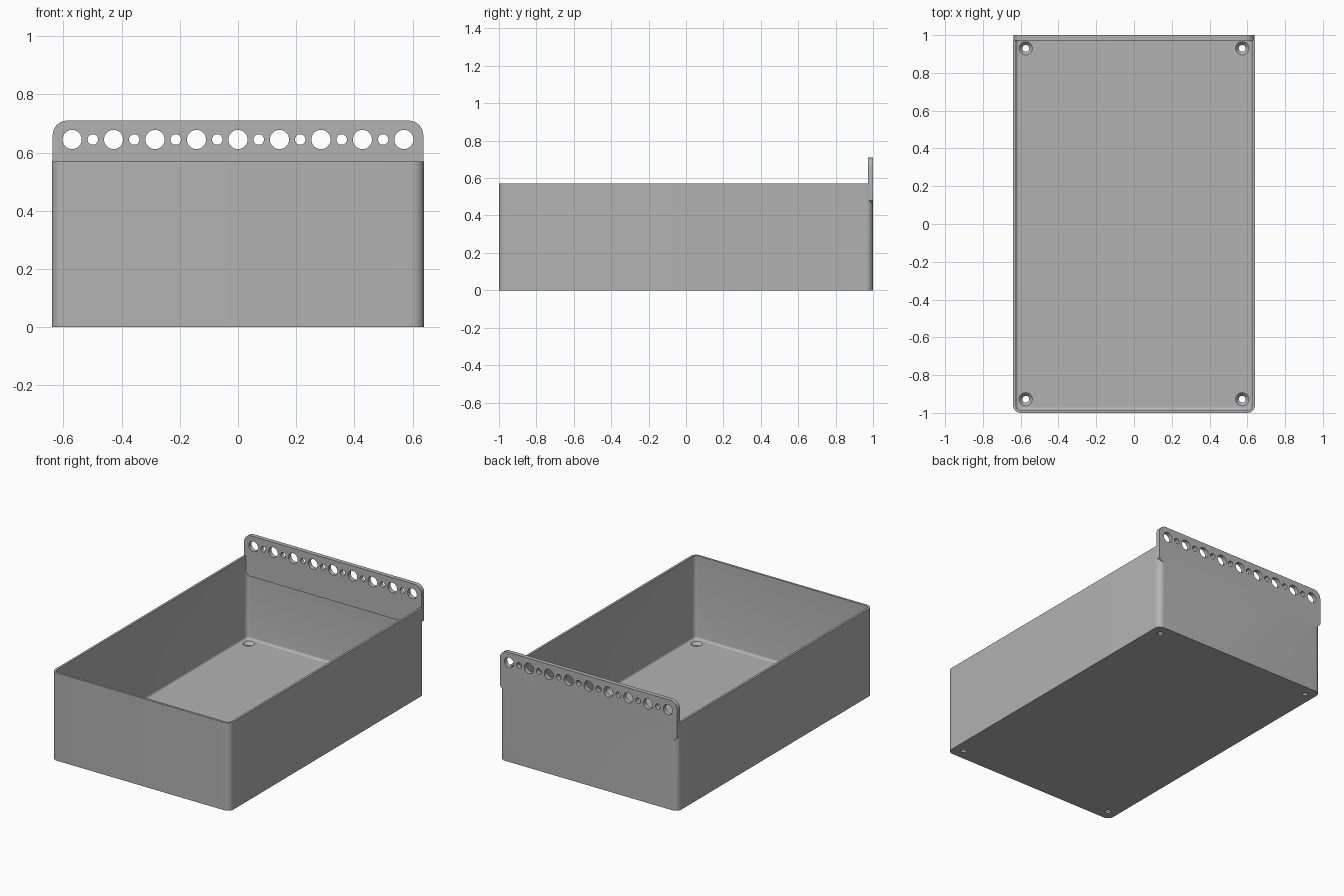
import bpy, bmesh, math
from mathutils import Matrix, Vector

if "Cube" in bpy.data.objects:
    bpy.data.objects.remove(bpy.data.objects["Cube"])

grey = bpy.data.materials.new("plain grey")
grey.use_nodes = True
COLOR = (0.45, 0.45, 0.45, 1)
grey.diffuse_color = COLOR
grey.node_tree.nodes["Principled BSDF"].inputs["Base Color"].default_value = COLOR

HALF_W, HALF_L, HEIGHT = 0.64, 1.0, 0.57
WALL, FLOOR, RADIUS = 0.014, 0.03, 0.04
BACK = Matrix.Rotation(math.pi / 2, 4, "X")  # turns a flat outline upright


def arc(cx, cy, r, start, steps=8):
    """Quarter circle, counter-clockwise from a start angle in degrees."""
    angles = [math.radians(start + 90 * i / steps) for i in range(steps + 1)]
    return [(cx + r * math.cos(a), cy + r * math.sin(a)) for a in angles]


def rounded_rect(hx, hy, r):
    x, y = hx - r, hy - r
    return (arc(x, y, r, 0) + arc(-x, y, r, 90)
            + arc(-x, -y, r, 180) + arc(x, -y, r, 270))


def finish(name, bm):
    bmesh.ops.recalc_face_normals(bm, faces=bm.faces)
    mesh = bpy.data.meshes.new(name)
    bm.to_mesh(mesh)
    bm.free()
    mesh.materials.append(grey)
    obj = bpy.data.objects.new(name, mesh)
    bpy.context.collection.objects.link(obj)
    return obj


def prism(name, outline, low, high, turn=None, bottom_bevel=0):
    bm = bmesh.new()
    base = bm.faces.new([bm.verts.new((x, y, low)) for x, y in outline])
    rim = list(base.edges)
    new = bmesh.ops.extrude_face_region(bm, geom=[base], use_keep_orig=True)["geom"]
    for v in new:
        if isinstance(v, bmesh.types.BMVert):
            v.co.z = high
    if bottom_bevel:
        bmesh.ops.bevel(bm, geom=rim, offset=bottom_bevel, segments=4,
                        profile=0.5, affect="EDGES")
    if turn:
        bm.transform(turn)
    return finish(name, bm)


def cones(name, items):
    """Several round plugs in one mesh: (centre, r1, r2, depth, turn)."""
    bm = bmesh.new()
    for centre, r1, r2, depth, turn in items:
        bmesh.ops.create_cone(bm, cap_ends=True, segments=32, radius1=r1, radius2=r2,
                              depth=depth, matrix=Matrix.Translation(Vector(centre)) @ turn)
    return finish(name, bm)


def combine(target, tool, operation):
    mod = target.modifiers.new(operation.lower(), "BOOLEAN")
    mod.operation, mod.solver, mod.object = operation, "EXACT", tool
    bpy.context.view_layer.objects.active = target
    bpy.ops.object.modifier_apply(modifier=mod.name)
    bpy.data.objects.remove(tool)


# Open tray with rounded corners and a filleted inner floor
tray = prism("tray", rounded_rect(HALF_W, HALF_L, RADIUS), 0, HEIGHT)
pocket = prism("pocket_cutter", rounded_rect(HALF_W - WALL, HALF_L - WALL, RADIUS - WALL),
               FLOOR, HEIGHT + 0.2, bottom_bevel=0.015)
combine(tray, pocket, "DIFFERENCE")

# Hanging rail along the back, chamfered below and rounded above
w, low, top, r = 0.637, 0.445, 0.71, 0.05
outline = ([(-w + 0.035, low), (w - 0.035, low), (w, low + 0.035)]
           + arc(w - r, top - r, r, 0) + arc(r - w, top - r, r, 90) + [(-w, low + 0.035)])
rail = prism("hanging_rail", outline, -HALF_L, -0.972, turn=BACK)
combine(tray, rail, "UNION")

# Alternating large and small holes through the rail
holes = []
for i in range(17):
    radius = 0.018 if i % 2 else 0.033
    holes.append((((i - 8) * 0.0713, 0.986, 0.645), radius, radius, 0.1, BACK))
combine(tray, cones("rail_hole_cutter", holes), "DIFFERENCE")

# Countersunk screw holes in the floor corners
flat = Matrix.Identity(4)
spots = [(x, y) for x in (-0.573, 0.573) for y in (-0.928, 0.93)]
combine(tray, cones("screw_hole_cutter",
                    [((x, y, 0), 0.018, 0.018, 0.1, flat) for x, y in spots]), "DIFFERENCE")
combine(tray, cones("countersink_cutter",
                    [((x, y, 0.021), 0.018, 0.036, 0.02, flat) for x, y in spots]), "DIFFERENCE")

bpy.ops.object.select_all(action="DESELECT")
tray.select_set(True)
bpy.context.view_layer.objects.active = tray
bpy.ops.object.shade_smooth_by_angle(angle=math.radians(30))
